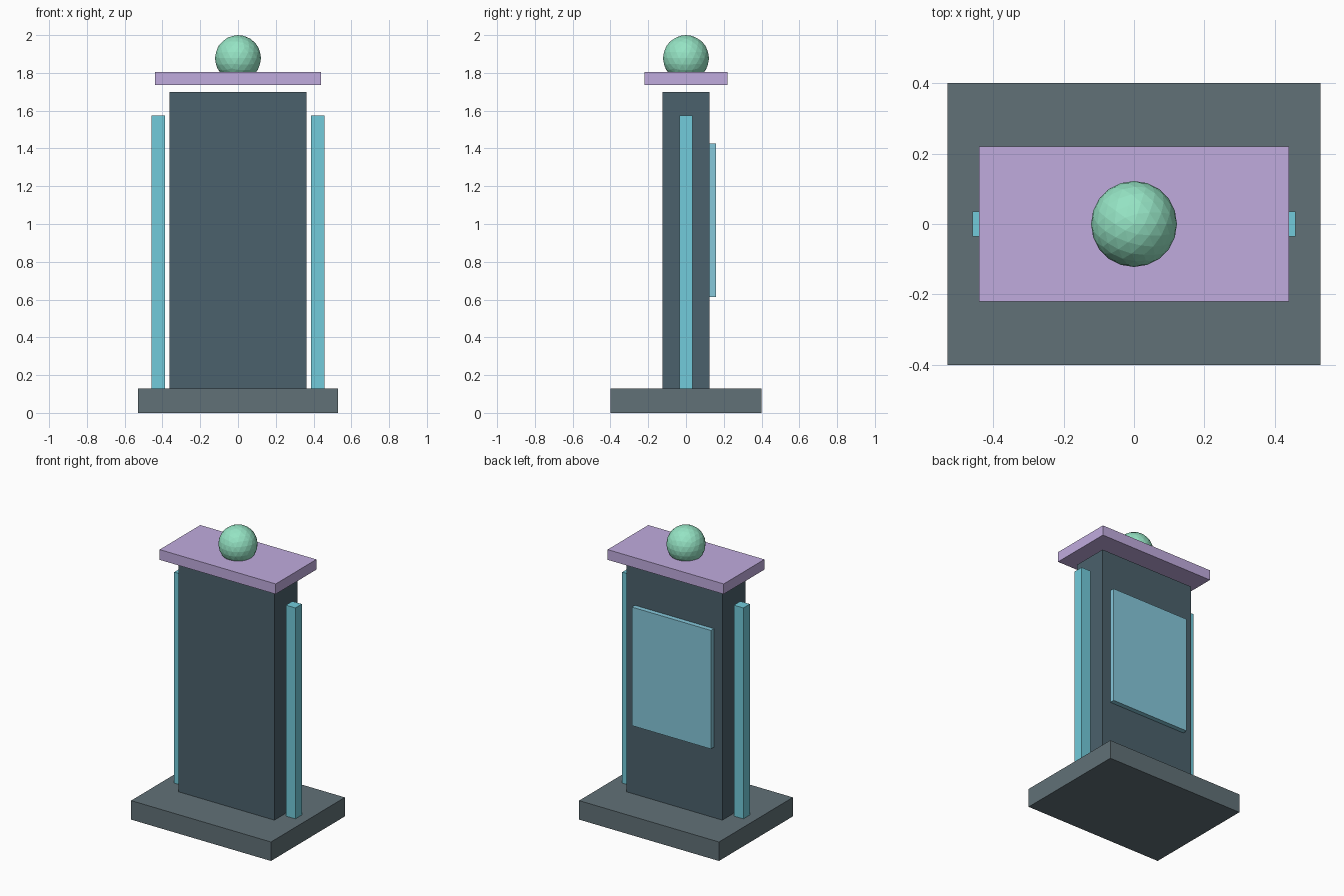
import bpy

if "Cube" in bpy.data.objects:
    bpy.data.objects.remove(bpy.data.objects["Cube"])


def material(name, rgb):
    m = bpy.data.materials.new(name)
    m.diffuse_color = (*rgb, 1.0)
    m.use_nodes = True
    m.node_tree.nodes["Principled BSDF"].inputs["Base Color"].default_value = m.diffuse_color
    return m


slate = material("dark_slate", (0.07, 0.12, 0.15))
stone = material("stone", (0.12, 0.165, 0.185))
cyan = material("cyan", (0.17, 0.60, 0.71))
glass = material("pale_blue", (0.24, 0.58, 0.71))
lilac = material("lilac", (0.53, 0.41, 0.73))
mint = material("mint", (0.30, 0.77, 0.55))


def box(name, x, y, z, mat):
    """Box from (min, max) ranges on each axis."""
    ranges = (x, y, z)
    bpy.ops.mesh.primitive_cube_add(size=1, location=[(a + b) / 2 for a, b in ranges])
    ob = bpy.context.object
    ob.name = name
    ob.scale = [b - a for a, b in ranges]
    bpy.ops.object.transform_apply(location=False, rotation=False, scale=True)
    ob.data.materials.append(mat)
    return ob


# Plinth and upright slab
box("base", (-0.53, 0.53), (-0.40, 0.40), (0, 0.13), stone)
box("body", (-0.363, 0.363), (-0.125, 0.125), (0.13, 1.70), slate)

# Raised panel on the back face
box("back_panel", (-0.30, 0.30), (0.12, 0.158), (0.613, 1.425), glass)

# Free-standing side strips
for side, (x0, x1) in (("left", (-0.459, -0.387)), ("right", (0.387, 0.459))):
    box(f"{side}_strip", (x0, x1), (-0.035, 0.035), (0.13, 1.575), cyan)

# Floating cap plate
box("cap", (-0.44, 0.44), (-0.22, 0.22), (1.735, 1.805), lilac)

# Faceted ball set into the cap
bpy.ops.mesh.primitive_ico_sphere_add(subdivisions=3, radius=0.122, location=(0, 0, 1.878))
ball = bpy.context.object
ball.name = "ball"
ball.data.materials.append(mint)
